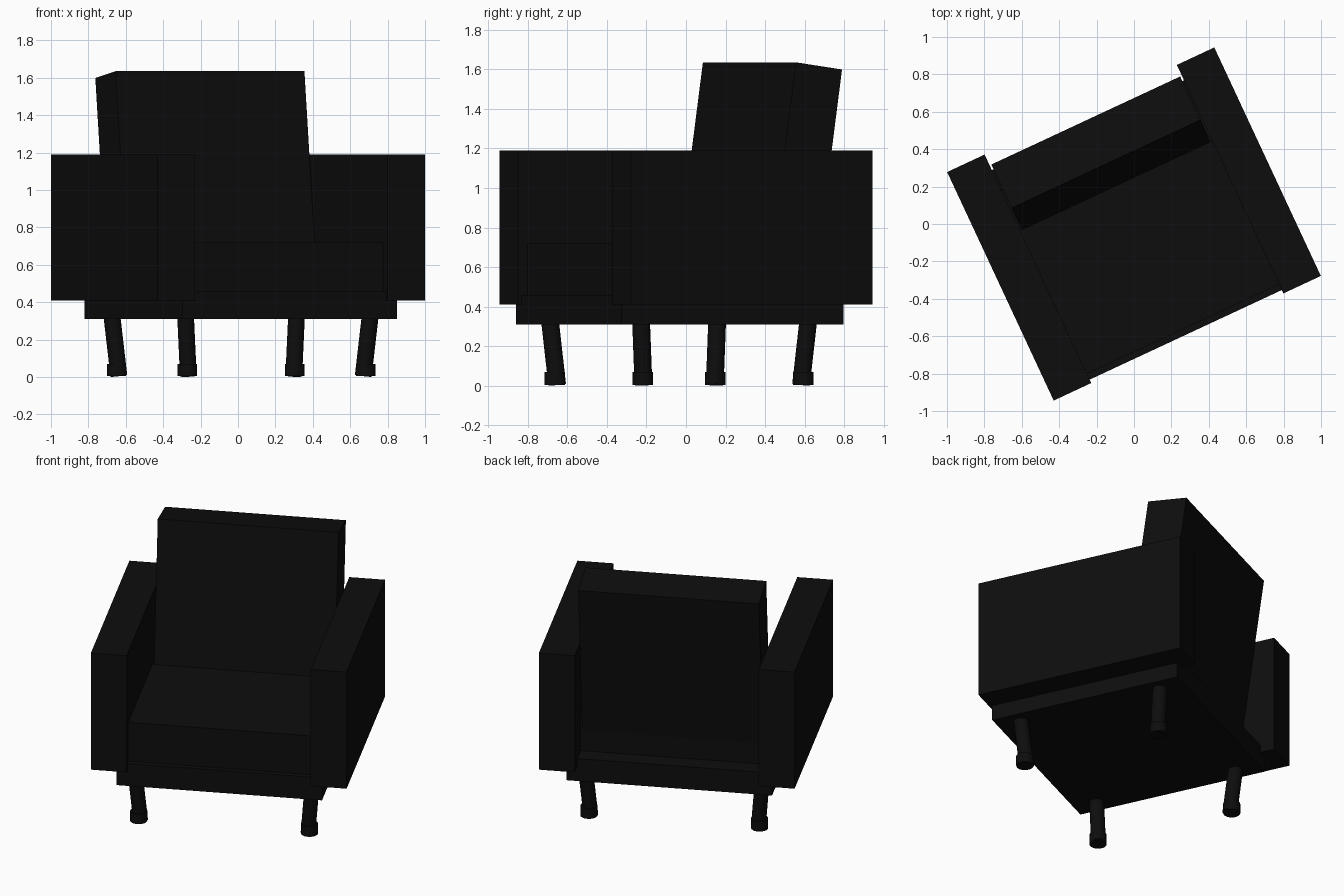
import bpy
import bmesh
from math import radians
from mathutils import Matrix, Vector

if "Cube" in bpy.data.objects:
    bpy.data.objects.remove(bpy.data.objects["Cube"])

# The whole chair is turned 25 degrees about the vertical axis
TURN = Matrix.Rotation(radians(25), 4, 'Z')

black = bpy.data.materials.new("black_upholstery")
black.diffuse_color = (0.004, 0.004, 0.004, 1)
black.use_nodes = True
black.node_tree.nodes["Principled BSDF"].inputs["Base Color"].default_value = black.diffuse_color


def finish(name, bm, matrix):
    bm.transform(TURN @ matrix)
    mesh = bpy.data.meshes.new(name)
    bm.to_mesh(mesh)
    bm.free()
    mesh.materials.append(black)
    obj = bpy.data.objects.new(name, mesh)
    bpy.context.collection.objects.link(obj)
    return obj


def box(name, lo, hi, tilt=0.0):
    lo, hi = Vector(lo), Vector(hi)
    bm = bmesh.new()
    bmesh.ops.create_cube(bm, size=1)
    bmesh.ops.scale(bm, vec=hi - lo, verts=bm.verts)
    return finish(name, bm, Matrix.Translation((lo + hi) / 2)
                  @ Matrix.Rotation(radians(tilt), 4, 'X'))


def rod(name, bottom, top, radius):
    a, b = Vector(bottom), Vector(top)
    bm = bmesh.new()
    bmesh.ops.create_cone(bm, cap_ends=True, segments=24, radius1=radius,
                          radius2=radius, depth=(b - a).length)
    turn = (b - a).to_track_quat('Z', 'Y').to_matrix().to_4x4()
    obj = finish(name, bm, Matrix.Translation((a + b) / 2) @ turn)
    bpy.ops.object.select_all(action='DESELECT')
    obj.select_set(True)
    bpy.context.view_layer.objects.active = obj
    bpy.ops.object.shade_smooth_by_angle(angle=radians(35))


# Base frame and seat cushion
box("base_frame", (-0.633, -0.654, 0.31), (0.633, 0.583, 0.46))
box("seat_cushion", (-0.567, -0.62, 0.46), (0.567, 0.465, 0.72))

# Reclined backrest
box("backrest", (-0.557, 0.2825, 0.612), (0.557, 0.5415, 1.622), tilt=-8)

for side, s in (("left", -1), ("right", 1)):
    # Armrest slabs
    x0, x1 = sorted((s * 0.567, s * 0.788))
    box(side + "_armrest", (x0, -0.674, 0.41), (x1, 0.674, 1.19))

    # Legs leaning inward towards the floor, each with a foot cap
    for end, top_y, low_y, cap_y in (("front", -0.504, -0.478, -0.486),
                                     ("back", 0.427, 0.401, 0.409)):
        rod(f"{end}_{side}_leg", (s * 0.516, low_y, 0.006),
            (s * 0.544, top_y, 0.32), 0.045)
        rod(f"{end}_{side}_foot", (s * 0.526, cap_y, 0.004),
            (s * 0.526, cap_y, 0.07), 0.052)
